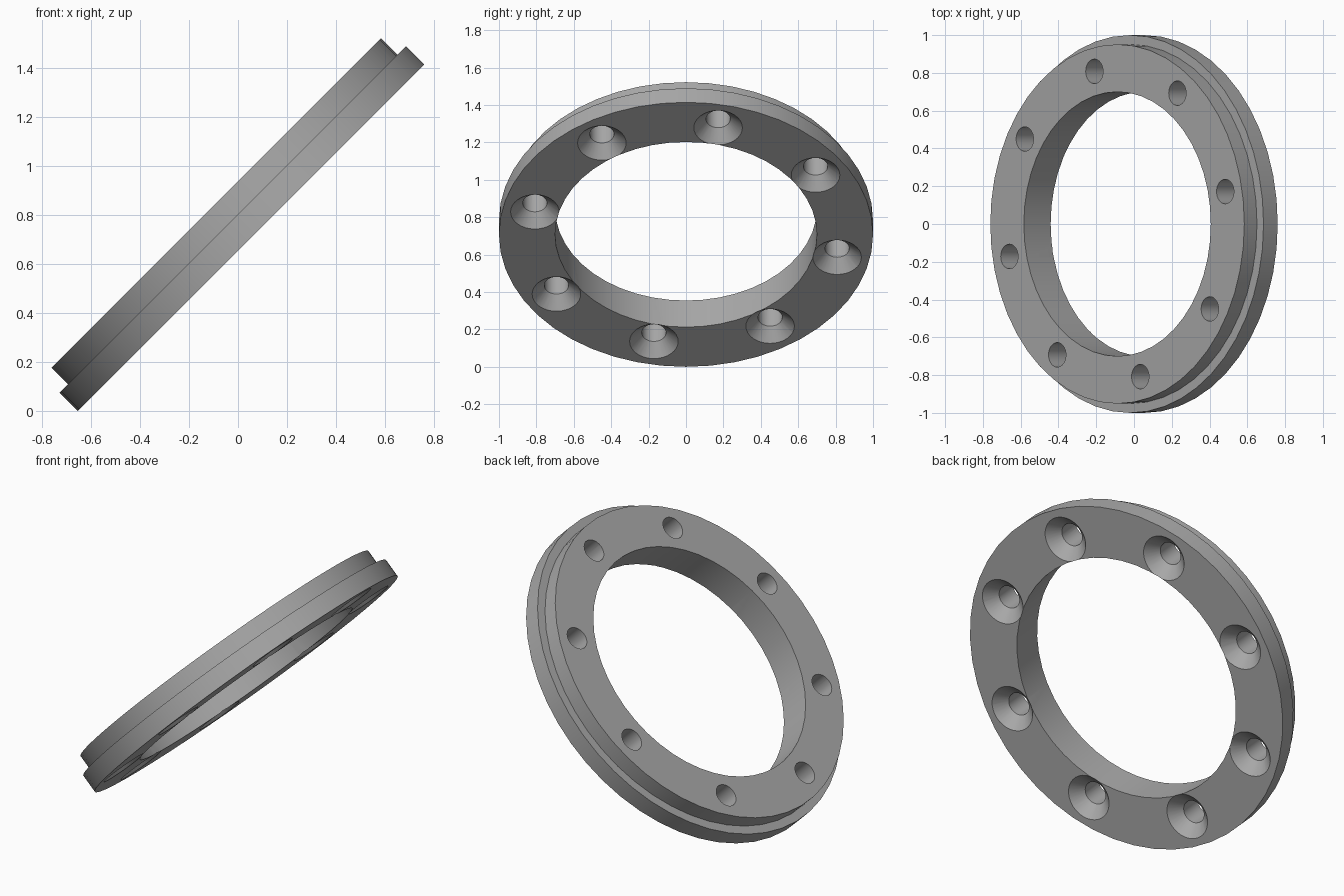
import bpy
import bmesh
import math
from mathutils import Matrix, Vector

cube = bpy.data.objects.get("Cube")
if cube:
    bpy.data.objects.remove(cube, do_unlink=True)

OUTER, STEP, BORE = 1.0, 0.951, 0.70
FLANGE, THICK = 0.106, 0.201
HOLE, SINK, BOLT_CIRCLE = 0.065, 0.13, 0.826
BOLTS, FIRST_ANGLE = 8, 12
TILT = math.radians(-45)

grey = bpy.data.materials.new("metal grey")
grey.use_nodes = True
GREY = (0.4, 0.4, 0.4, 1)
grey.diffuse_color = GREY
grey.node_tree.nodes["Principled BSDF"].inputs["Base Color"].default_value = GREY


def lathe(bm, profile, segments, closed, centre=(0, 0, 0)):
    """Revolve (radius, height) points around a vertical axis."""
    centre = Vector(centre)
    rings = []
    for r, z in profile:
        rings.append([bm.verts.new(centre + Vector((r * math.cos(a), r * math.sin(a), z)))
                      for a in (2 * math.pi * i / segments for i in range(segments))])
    pairs = list(zip(rings, rings[1:]))
    if closed:
        pairs.append((rings[-1], rings[0]))
    else:
        bm.faces.new(rings[0])
        bm.faces.new(rings[-1])
    for low, high in pairs:
        for i in range(segments):
            j = (i + 1) % segments
            bm.faces.new((low[i], low[j], high[j], high[i]))


def finish(bm, name):
    bmesh.ops.recalc_face_normals(bm, faces=bm.faces)
    mesh = bpy.data.meshes.new(name)
    bm.to_mesh(mesh)
    bm.free()
    mesh.materials.append(grey)
    obj = bpy.data.objects.new(name, mesh)
    bpy.context.collection.objects.link(obj)
    return obj


# Stepped ring: wide flange below, narrower shoulder above
bm = bmesh.new()
lathe(bm, [(BORE, 0), (OUTER, 0), (OUTER, FLANGE), (STEP, FLANGE),
           (STEP, THICK), (BORE, THICK)], 48, True)
ring = finish(bm, "flange_ring")

# Countersunk bolt holes, opening wide on the underside
bm = bmesh.new()
over = 0.02
for k in range(BOLTS):
    a = math.radians(FIRST_ANGLE + k * 360 / BOLTS)
    spot = (BOLT_CIRCLE * math.cos(a), BOLT_CIRCLE * math.sin(a), 0)
    lathe(bm, [(SINK + over, -over), (HOLE, SINK - HOLE), (HOLE, THICK + over)],
          32, False, spot)
cutter = finish(bm, "bolt_hole_cutter")
cutter.hide_render = True

cut = ring.modifiers.new("bolt holes", "BOOLEAN")
cut.operation = "DIFFERENCE"
cut.solver = "EXACT"
cut.object = cutter
bpy.ops.object.select_all(action="DESELECT")
bpy.context.view_layer.objects.active = ring
ring.select_set(True)
bpy.ops.object.modifier_apply(modifier=cut.name)
bpy.data.objects.remove(cutter, do_unlink=True)

# Lean the ring and rest its lower rim on the ground, centred sideways
s = math.sin(-TILT)
ring.data.transform(Matrix.Translation(((STEP + THICK - OUTER) * s / 2 + 0, 0, OUTER * s))
                    @ Matrix.Rotation(TILT, 4, "Y"))
bpy.ops.object.shade_smooth_by_angle(angle=math.radians(30))
